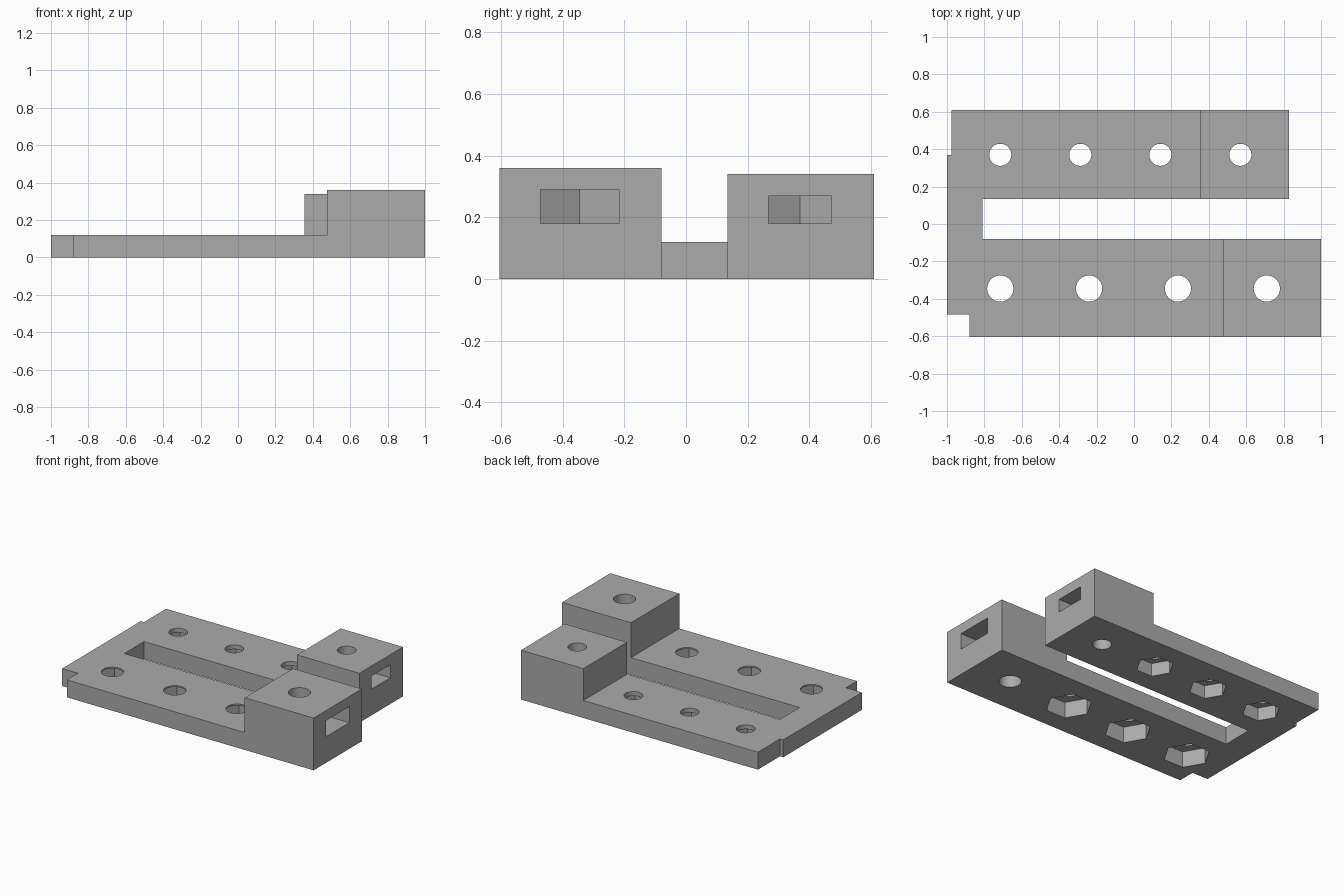
import bpy, bmesh, math

if "Cube" in bpy.data.objects:
    bpy.data.objects.remove(bpy.data.objects["Cube"])

PLATE = 0.12
grey = bpy.data.materials.new("plain grey")
grey.diffuse_color = (0.41, 0.41, 0.41, 1)
grey.use_nodes = True
grey.node_tree.nodes["Principled BSDF"].inputs["Base Color"].default_value = grey.diffuse_color


def prism(name, outline, z0, z1):
    """Extrude a flat counter-clockwise outline from z0 to z1."""
    bm = bmesh.new()
    low = [bm.verts.new((x, y, z0)) for x, y in outline]
    high = [bm.verts.new((x, y, z1)) for x, y in outline]
    bm.faces.new(low[::-1])
    bm.faces.new(high)
    n = len(outline)
    for i in range(n):
        j = (i + 1) % n
        bm.faces.new((low[i], low[j], high[j], high[i]))
    mesh = bpy.data.meshes.new(name)
    bm.to_mesh(mesh)
    bm.free()
    mesh.materials.append(grey)
    ob = bpy.data.objects.new(name, mesh)
    bpy.context.collection.objects.link(ob)
    return ob


def ring(x, y, r, n):
    return [(x + r * math.cos(math.tau * i / n), y + r * math.sin(math.tau * i / n)) for i in range(n)]


def combine(target, other, operation):
    """Apply a boolean and remove the helper."""
    mod = target.modifiers.new("combine", 'BOOLEAN')
    mod.operation = operation
    mod.solver = 'EXACT'
    mod.object = other
    bpy.context.view_layer.objects.active = target
    bpy.ops.object.modifier_apply(modifier=mod.name)
    bpy.data.objects.remove(other)


# Slotted base plate with notched corners
body = prism("clamp_body", [
    (-0.88, -0.605), (1, -0.605), (1, -0.08), (-0.81, -0.08), (-0.81, 0.135),
    (0.83, 0.135), (0.83, 0.61), (-0.975, 0.61), (-0.975, 0.37), (-1, 0.37),
    (-1, -0.485), (-0.88, -0.485)], 0, PLATE)

# Per rail: block x0, x1, y0, y1, top; hole row y, spacing; hole radius; nut flats; nut depth; slot bottom
rails = [
    (0.475, 1.0, -0.605, -0.08, 0.36, -0.345, 0.475, 0.07, 0.255, 0.11, 0.18),
    (0.355, 0.83, 0.135, 0.61, 0.34, 0.37, 0.428, 0.059, 0.205, 0.09, 0.18),
]

# Raised end blocks
for x0, x1, y0, y1, top, *_ in rails:
    combine(body, prism("end_block", [(x0, y0), (x1, y0), (x1, y1), (x0, y1)], 0.05, top), 'UNION')

for x0, x1, y0, y1, top, hy, step, r, flats, depth, slot in rails:
    nut_r = flats / math.sqrt(3)
    for i in range(4):
        hx = -0.715 + i * step
        # Bolt hole
        combine(body, prism("bolt_hole", ring(hx, hy, r, 48), -0.1, 0.5), 'DIFFERENCE')
        if i < 3:
            # Hexagonal nut pocket underneath
            combine(body, prism("nut_pocket", ring(hx, hy, nut_r, 6), -0.1, depth), 'DIFFERENCE')
        else:
            # Nut slot open at the end of the block, pointed inside
            h = flats / 2
            outline = [(hx - nut_r, hy), (hx - nut_r / 2, hy - h), (1.2, hy - h),
                       (1.2, hy + h), (hx - nut_r / 2, hy + h)]
            combine(body, prism("nut_slot", outline, slot, slot + depth), 'DIFFERENCE')

# Smooth hole walls, sharp edges elsewhere
bpy.ops.object.select_all(action='DESELECT')
body.select_set(True)
bpy.context.view_layer.objects.active = body
bpy.ops.object.shade_smooth_by_angle(angle=math.radians(30))
